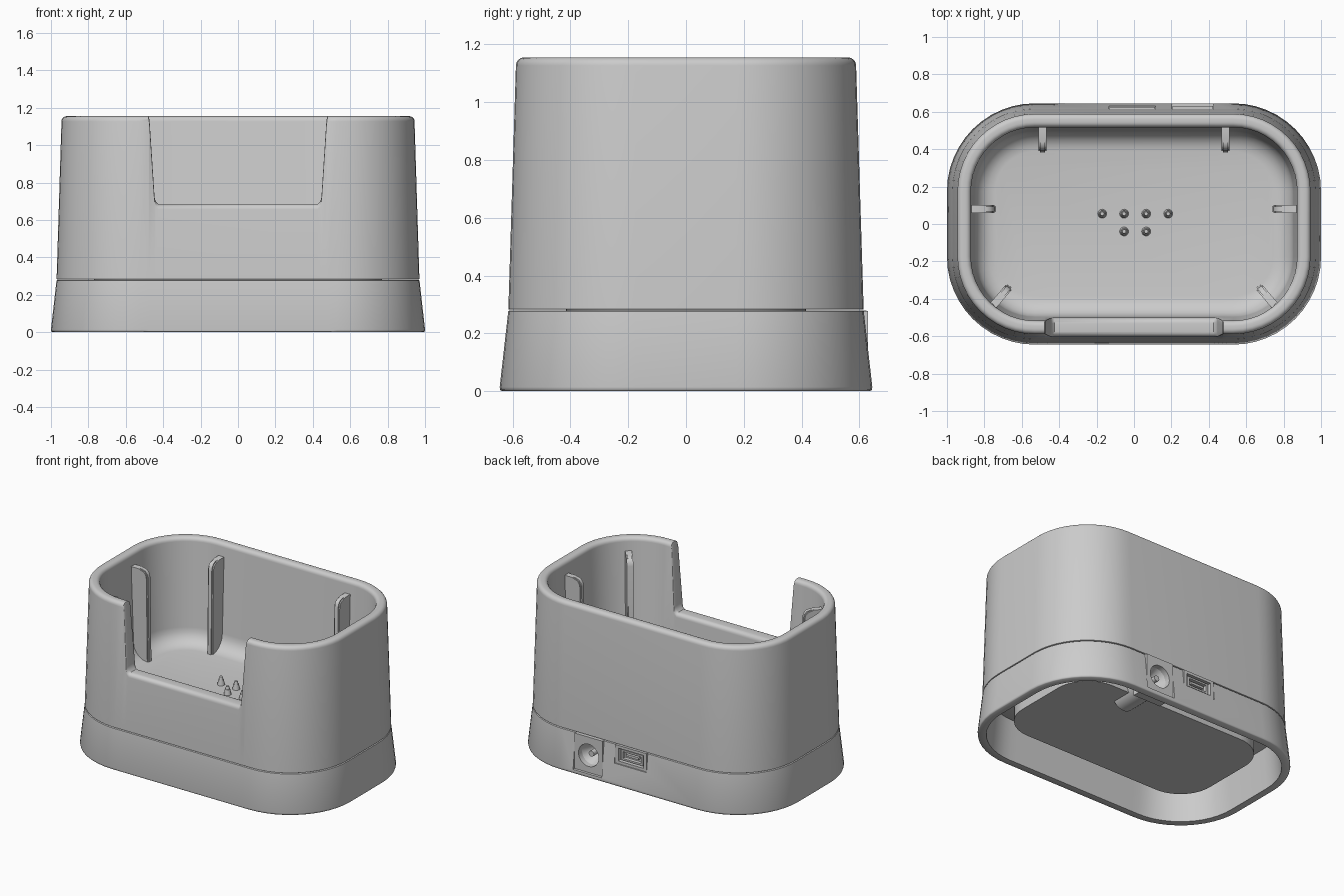
import bpy, bmesh, math
from mathutils import Matrix, Vector

if "Cube" in bpy.data.objects:
    bpy.data.objects.remove(bpy.data.objects["Cube"])

CX, CY = 0.53, 0.175          # centres of the rounded plan corners
TOP, FLOOR, JOINT = 1.155, 0.425, 0.282
NOTCH = [(-.478, TOP), (-.473, 1.135), (-.446, .72), (-.440, .698), (-.425, .684)]
NOTCH += [(-x, z) for x, z in reversed(NOTCH)]


def finish(bm, name, angle=40):
    bmesh.ops.recalc_face_normals(bm, faces=bm.faces)
    me = bpy.data.meshes.new(name)
    bm.to_mesh(me)
    bm.free()
    ob = bpy.data.objects.new(name, me)
    bpy.context.collection.objects.link(ob)
    smooth(ob, angle)
    return ob


def smooth(ob, angle=40):
    bpy.ops.object.select_all(action='DESELECT')
    ob.select_set(True)
    bpy.context.view_layer.objects.active = ob
    bpy.ops.object.shade_smooth_by_angle(angle=math.radians(angle))


def outline(seg=12):
    """Plan outline as (core x, core y, normal x, normal y, rim height)."""
    pts = [(x, -CY, 0, -1, h) for x, h in NOTCH]
    for k, (sx, sy) in enumerate([(1, -1), (1, 1), (-1, 1), (-1, -1)]):
        for i in range(seg + 1):
            a = math.radians(-90 + 90 * k + 90 * i / seg)
            pts.append((sx * CX, sy * CY, math.cos(a), math.sin(a), TOP))
    return pts


def sweep(name, profile, capped):
    """Sweep profile(h) -> [(offset, z)] round the plan outline."""
    bm = bmesh.new()
    cols = [[bm.verts.new((cx + nx * d, cy + ny * d, z)) for d, z in profile(h)]
            for cx, cy, nx, ny, h in outline()]
    n = len(cols[0])
    for a, b in zip(cols, cols[1:] + cols[:1]):
        for i in range(n - 1 if capped else n):
            j = (i + 1) % n
            bm.faces.new((a[i], b[i], b[j], a[j]))
    if capped:
        bm.faces.new([c[0] for c in cols])
        bm.faces.new([c[-1] for c in cols])
    return finish(bm, name)


def box(name, x0, x1, y0, y1, z0, z1):
    bm = bmesh.new()
    m = Matrix.Translation(((x0 + x1) / 2, (y0 + y1) / 2, (z0 + z1) / 2))
    bmesh.ops.create_cube(bm, size=1, matrix=m @ Matrix.Diagonal((x1 - x0, y1 - y0, z1 - z0, 1)))
    return finish(bm, name)


def rod(name, x, z, y0, y1, r0, r1=None):
    """Cylinder or cone along y, from y0 (radius r0) to y1 (radius r1)."""
    bm = bmesh.new()
    m = Matrix.Translation((x, (y0 + y1) / 2, z)) @ Matrix.Rotation(-math.pi / 2, 4, 'X')
    bmesh.ops.create_cone(bm, cap_ends=True, segments=32, radius1=r0,
                          radius2=r0 if r1 is None else r1, depth=y1 - y0, matrix=m)
    return finish(bm, name)


def cut(ob, cutter):
    mod = ob.modifiers.new("cut", 'BOOLEAN')
    mod.operation = 'DIFFERENCE'
    mod.object = cutter
    bpy.ops.object.select_all(action='DESELECT')
    bpy.context.view_layer.objects.active = ob
    ob.select_set(True)
    bpy.ops.object.modifier_apply(modifier=mod.name)
    bpy.data.objects.remove(cutter)
    smooth(ob)


# Upper cup: tapered outer wall, rounded rim dipping at the notch, filleted floor
def d_out(z):
    return .44 - .027 * (z - JOINT) / (TOP - JOINT)


def d_in(z):
    return .318 + .025 * (z - FLOOR) / (TOP - FLOOR)


def cup_profile(h, r=.028, f=.11):
    p = [(.24, .1), (.24, JOINT), (.437, JOINT), (.44, JOINT + .002)]
    arc = [math.radians(90 * i / 5) for i in range(6)]
    p += [(d_out(h - r) - r + r * math.cos(a), h - r + r * math.sin(a)) for a in arc]
    p += [(d_in(h - r) + r - r * math.sin(a), h - r + r * math.cos(a)) for a in arc]
    p += [(d_in(FLOOR + f) - f + f * math.cos(a), FLOOR + f - f * math.sin(a)) for a in arc]
    return p


sweep("cup", cup_profile, True)

# Flared base skirt, open underneath
base = sweep("base_skirt", lambda h: [
    (.415, 0), (.463, 0), (.468, .004), (.47, .014), (.4405, .276), (.436, .279),
    (.39, .279)], False)


# Guide ribs inside the cup
def rib(name, x, y, angle, length, w=.042):
    prof = [(0, .40), (length + .008, .40), (length, 1.01), (length - .006, 1.035),
            (length - .022, 1.055), (length - .045, 1.063), (0, 1.063)]
    bm = bmesh.new()
    m = Matrix.Translation((x, y, 0)) @ Matrix.Rotation(angle, 4, 'Z')
    a, b = [[bm.verts.new(m @ Vector((u, s * w / 2, z))) for u, z in prof] for s in (-1, 1)]
    bm.faces.new(a)
    bm.faces.new(b)
    sides = [bm.faces.new((a[i], b[i], b[i - 1], a[i - 1])) for i in range(len(prof))]
    edges = {e for f in sides[2:6] for e in f.edges
             if (e.verts[0] in a) == (e.verts[1] in a)}
    bmesh.ops.bevel(bm, geom=list(edges), offset=.008, segments=2, affect='EDGES')
    finish(bm, name)


for s, side in ((-1, "left"), (1, "right")):
    rib("back_rib_" + side, s * .49, .53, -math.pi / 2, .14)
    rib("side_rib_" + side, s * .885, .08, math.pi if s > 0 else 0, .14)
    nx, ny = s * .65, -.76
    rib("corner_rib_" + side, s * CX + nx * .36, -CY + ny * .36, math.atan2(-ny, -nx), .145)

# Contact pins on the floor
for i, (x, y) in enumerate([(-.17, .055), (-.053, .055), (.065, .055), (.183, .055),
                            (-.053, -.04), (.065, -.04)]):
    bm = bmesh.new()
    for z0, z1, r0, r1 in ((.415, .462, .026, .017), (.462, .482, .014, .01)):
        bmesh.ops.create_cone(bm, cap_ends=True, segments=16, radius1=r0, radius2=r1,
                              depth=z1 - z0, matrix=Matrix.Translation((x, y, (z0 + z1) / 2)))
    finish(bm, f"contact_pin_{i + 1}")

# Round power socket in the back of the base
JX, JZ = .315, .15
cut(base, box("cutter", JX - .111, JX + .111, .5, .8, .027, .3))
jack = box("power_socket", JX - .108, JX + .108, .5, .63, .03, .278)
cut(jack, rod("cutter", JX, JZ, .45, .7, .078))
barrel = rod("power_socket_barrel", JX, JZ, .27, .60, .09)
cut(barrel, rod("cutter", JX, JZ, .48, .7, .03, .125))
rod("power_socket_pin", JX, JZ, .46, .60, .02)

# Small data socket beside it
UX, UZ = -.01, .215
cut(base, box("cutter", UX - .125, UX + .125, .5, .8, UZ - .066, .3))
frame = box("data_socket_frame", UX - .122, UX + .122, .48, .625, UZ - .064, UZ + .064)
cut(frame, box("cutter", UX - .098, UX + .098, .59, .7, UZ - .045, UZ + .045))
shell = box("data_socket_shell", UX - .085, UX + .085, .55, .615, UZ - .036, UZ + .036)
cut(shell, box("cutter", UX - .07, UX + .07, .57, .7, UZ - .024, UZ + .024))
box("data_socket_tongue", UX - .05, UX + .05, .56, .61, UZ - .006, UZ + .01)
